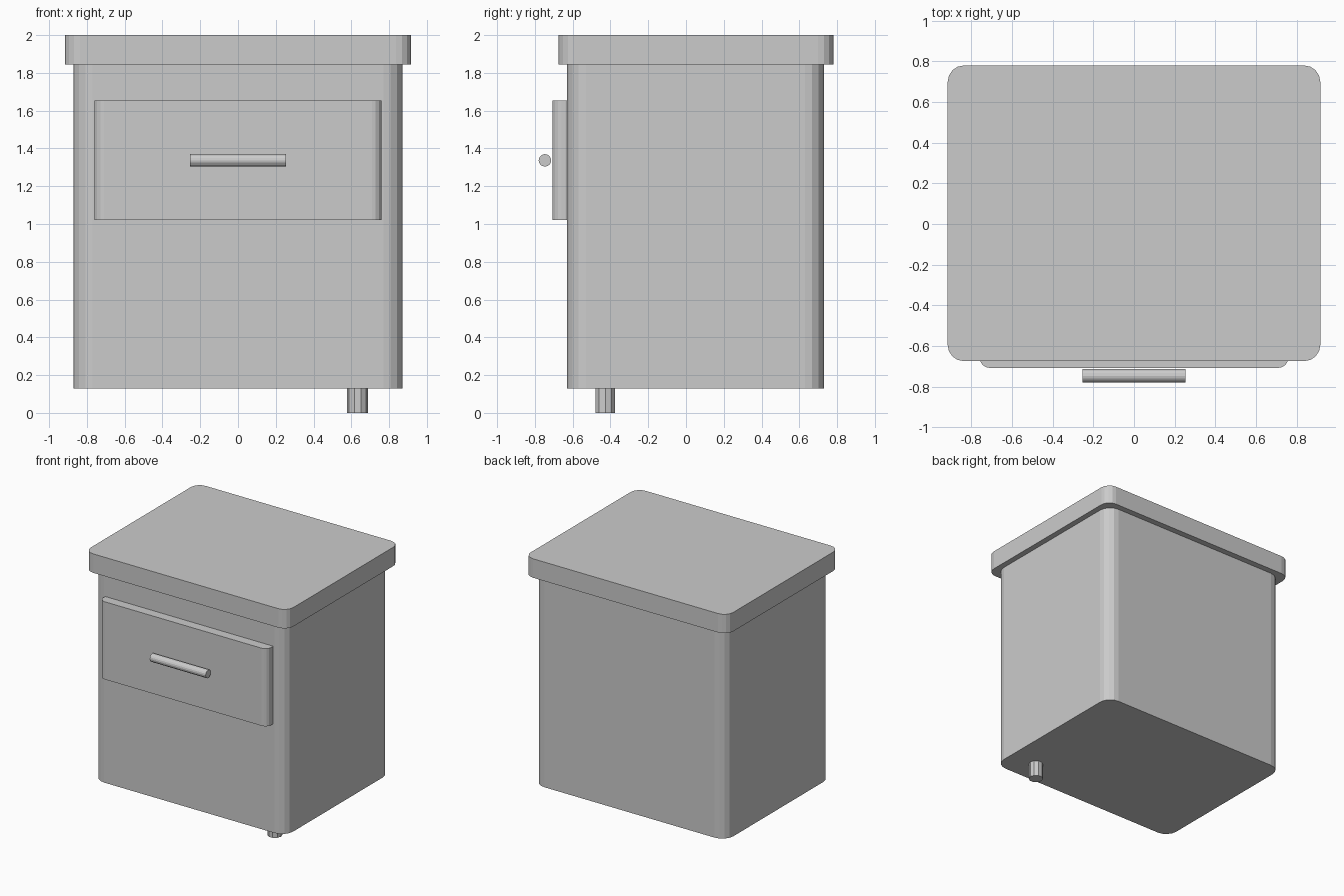
import bpy, bmesh
from math import sin, cos, pi
from mathutils import Matrix

if "Cube" in bpy.data.objects:
    bpy.data.objects.remove(bpy.data.objects["Cube"])


def make_object(name, bm):
    bmesh.ops.recalc_face_normals(bm, faces=bm.faces)
    mesh = bpy.data.meshes.new(name)
    bm.to_mesh(mesh)
    bm.free()
    obj = bpy.data.objects.new(name, mesh)
    bpy.context.collection.objects.link(obj)
    return obj


def rounded_slab(name, x, y, z, radius, segments=4):
    """Box over the x, y, z ranges with rounded vertical edges."""
    bm = bmesh.new()
    corners = [(x[1], y[1]), (x[0], y[1]), (x[0], y[0]), (x[1], y[0])]
    signs = [(1, 1), (-1, 1), (-1, -1), (1, -1)]
    verts = []
    for i, ((cx, cy), (sx, sy)) in enumerate(zip(corners, signs)):
        for k in range(segments + 1):
            a = (i + k / segments) * pi / 2
            verts.append(bm.verts.new((cx - sx * radius + radius * cos(a),
                                       cy - sy * radius + radius * sin(a), z[0])))
    base = bm.faces.new(verts)
    top = bmesh.ops.extrude_face_region(bm, geom=[base], use_keep_orig=True)
    moved = [g for g in top["geom"] if isinstance(g, bmesh.types.BMVert)]
    bmesh.ops.translate(bm, vec=(0, 0, z[1] - z[0]), verts=moved)
    return make_object(name, bm)


def rod(name, centre, radius, length, sides, axis):
    """Capped cylinder along the x or z axis."""
    bm = bmesh.new()
    turn = Matrix.Rotation(pi / 2, 4, 'Y' if axis == 'x' else 'Z')
    bmesh.ops.create_cone(bm, cap_ends=True, segments=sides, radius1=radius,
                          radius2=radius, depth=length,
                          matrix=Matrix.Translation(centre) @ turn)
    return make_object(name, bm)


# Cabinet body and overhanging top
rounded_slab("cabinet_body", (-0.87, 0.87), (-0.63, 0.73), (0.13, 1.845), 0.10)
rounded_slab("cabinet_top", (-0.917, 0.917), (-0.675, 0.78), (1.845, 2.0), 0.08)

# Drawer front, partly sunk into the body
rounded_slab("drawer_front", (-0.76, 0.76), (-0.708, -0.59), (1.02, 1.655), 0.05)

# Bar handle
rod("drawer_handle", (0, -0.747, 1.337), 0.033, 0.506, 16, 'x')

# The single foot, at the front right
rod("front_right_foot", (0.633, -0.427, 0.065), 0.055, 0.13, 10, 'z')
